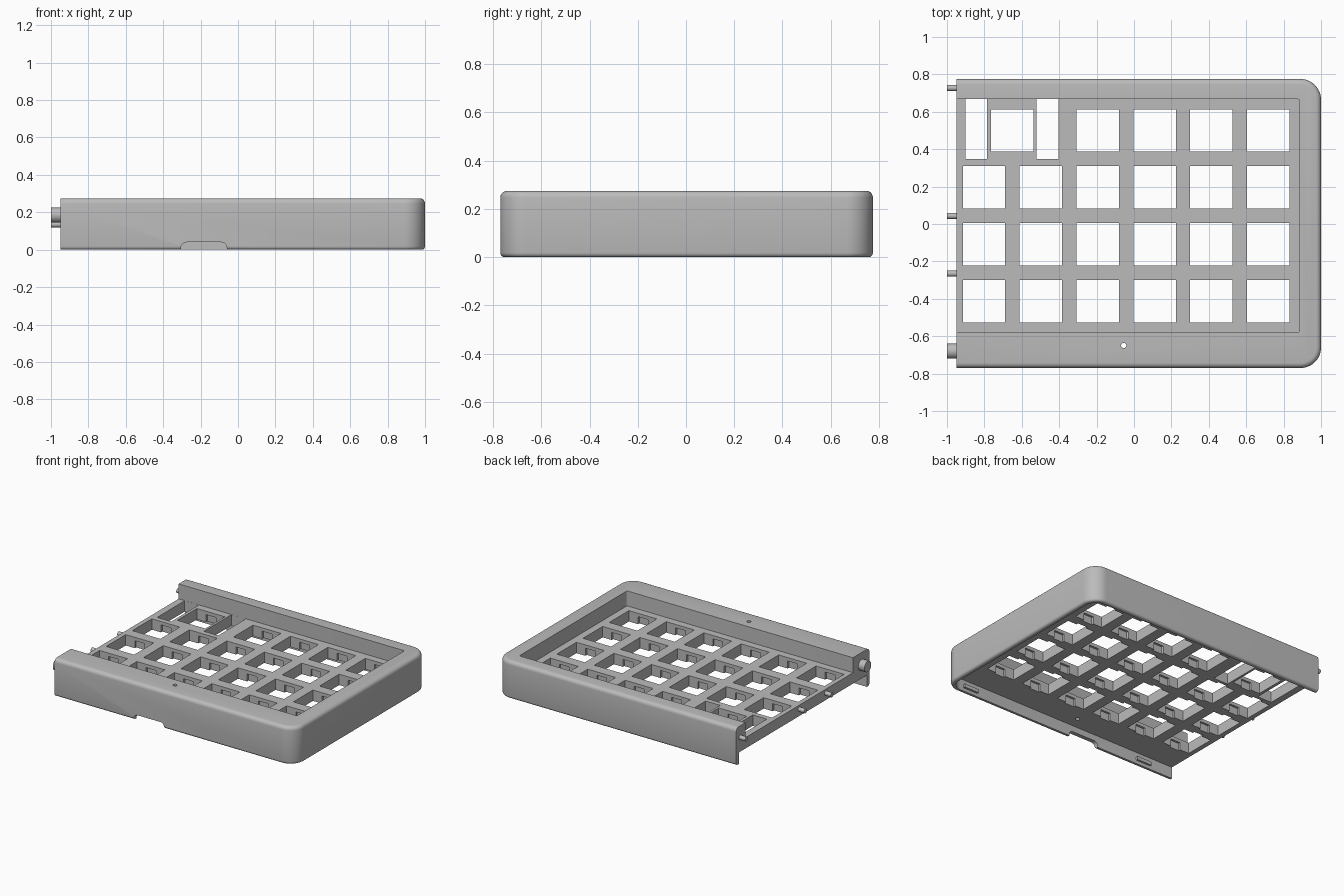
import bpy, bmesh
from mathutils import Matrix, Vector

cube = bpy.data.objects.get("Cube")
if cube:
    bpy.data.objects.remove(cube, do_unlink=True)

mat = bpy.data.materials.new("light grey plastic")
mat.use_nodes = True
GREY = (0.5, 0.5, 0.5, 1)
mat.diffuse_color = GREY
mat.node_tree.nodes["Principled BSDF"].inputs["Base Color"].default_value = GREY

LEFT_END = -0.95
PLATE_LOW, PLATE_TOP, HEIGHT = 0.085, 0.165, 0.275
PITCH, HOLE = 0.304, 0.227


def add_box(bm, x, y, z):
    """Box from (min, max) pairs."""
    size = Vector((x[1] - x[0], y[1] - y[0], z[1] - z[0]))
    mid = Vector((x[0] + x[1], y[0] + y[1], z[0] + z[1])) / 2
    m = Matrix.Translation(mid) @ Matrix.Diagonal((*size, 1))
    return bmesh.ops.create_cube(bm, size=1, matrix=m)["verts"]


def add_rod(bm, centre, radius, length, axis):
    turn = Matrix.Rotation(1.570796, 4, 'Y') if axis == 'X' else Matrix()
    bmesh.ops.create_cone(bm, cap_ends=True, segments=24, radius1=radius, radius2=radius,
                          depth=length, matrix=Matrix.Translation(centre) @ turn)


def round_edges(bm, test, radius, segments):
    edges = [e for e in bm.edges if test(*[v.co for v in e.verts])]
    bmesh.ops.bevel(bm, geom=edges, offset=radius, segments=segments,
                    profile=0.5, affect='EDGES')


def finish(bm, name):
    bmesh.ops.recalc_face_normals(bm, faces=bm.faces)
    mesh = bpy.data.meshes.new(name)
    bm.to_mesh(mesh)
    bm.free()
    mesh.materials.append(mat)
    ob = bpy.data.objects.new(name, mesh)
    bpy.context.collection.objects.link(ob)
    return ob


def upright_right(a, b):
    return abs(a.z - b.z) > 0.05 and a.x > 0.5 and b.x > 0.5


def rim(level):
    return lambda a, b: (abs(a.z - level) < 1e-4 and abs(b.z - level) < 1e-4
                         and max(a.x, b.x) > LEFT_END + 1e-3)


def activate(ob):
    bpy.ops.object.select_all(action='DESELECT')
    ob.select_set(True)
    bpy.context.view_layer.objects.active = ob


def cut(target, bm):
    cutter = finish(bm, "cutter")
    cutter.hide_render = True
    mod = target.modifiers.new("cut", 'BOOLEAN')
    mod.operation, mod.solver, mod.object = 'DIFFERENCE', 'EXACT', cutter
    activate(target)
    bpy.ops.object.modifier_apply(modifier=mod.name)
    bpy.data.objects.remove(cutter, do_unlink=True)


# Outer case block with rounded right-hand corners and softened rims
bm = bmesh.new()
add_box(bm, (LEFT_END, 1), (-0.77, 0.775), (0, HEIGHT))
round_edges(bm, upright_right, 0.11, 12)
round_edges(bm, rim(HEIGHT), 0.028, 5)
round_edges(bm, rim(0), 0.018, 4)
case = finish(bm, "case")

# Key well above the plate
bm = bmesh.new()
add_box(bm, (-1.2, 0.885), (-0.58, 0.668), (PLATE_TOP, 0.5))
round_edges(bm, upright_right, 0.012, 3)
cut(case, bm)

# Hollow underside
bm = bmesh.new()
add_box(bm, (-1.2, 0.97), (-0.74, 0.745), (-0.2, PLATE_LOW))
round_edges(bm, upright_right, 0.085, 12)
cut(case, bm)

# Thumb notch in the front wall
bm = bmesh.new()
add_box(bm, (-0.305, -0.06), (-0.9, -0.7), (-0.1, 0.04))
round_edges(bm, lambda a, b: min(a.z, b.z) > 0 and abs(a.y - b.y) > 0.1, 0.03, 5)
cut(case, bm)

# Switch openings: regular grid with the top-left one shifted inward
centres = [(-0.802 + PITCH * c, 0.5 - PITCH * r) for r in range(4) for c in range(6)
           if not (r == 0 and c < 2)] + [(-0.65, 0.5)]
half = HOLE / 2
bm = bmesh.new()
for x, y in centres:
    add_box(bm, (x - half, x + half), (y - half, y + half), (0, 0.2))
# Slots either side of the shifted opening
for x in [(-0.9, -0.785), (-0.52, -0.403)]:
    add_box(bm, x, (0.347, 0.6675), (0, 0.2))
# Reset pin hole
add_rod(bm, (-0.055, -0.65, 0.2), 0.014, 0.5, 'Z')
cut(case, bm)

# Clip recesses under the lip of each opening
bm = bmesh.new()
for x, y in centres:
    add_box(bm, (x - 0.04, x + 0.04), (y - half - 0.016, y + half + 0.016),
            (PLATE_LOW - 0.03, PLATE_TOP - 0.025))
cut(case, bm)
activate(case)
bpy.ops.object.shade_smooth_by_angle(angle=0.5)

# Joining pegs on the open end
for name, y, z, r in [("front_peg", -0.68, 0.185, 0.04), ("plate_peg_front", -0.265, 0.135, 0.016),
                      ("plate_peg_back", 0.043, 0.135, 0.016), ("back_peg", 0.727, 0.19, 0.016)]:
    bm = bmesh.new()
    add_rod(bm, (-0.97, y, z), r, 0.06, 'X')
    peg = finish(bm, name)
    activate(peg)
    bpy.ops.object.shade_smooth_by_angle(angle=0.5)

# Small base-cover catches inside the front wall
for name, x in [("catch_left", 0.8), ("catch_right", -0.7)]:
    bm = bmesh.new()
    add_box(bm, (x - 0.06, x + 0.06), (-0.745, -0.725), (0.025, 0.05))
    finish(bm, name)
